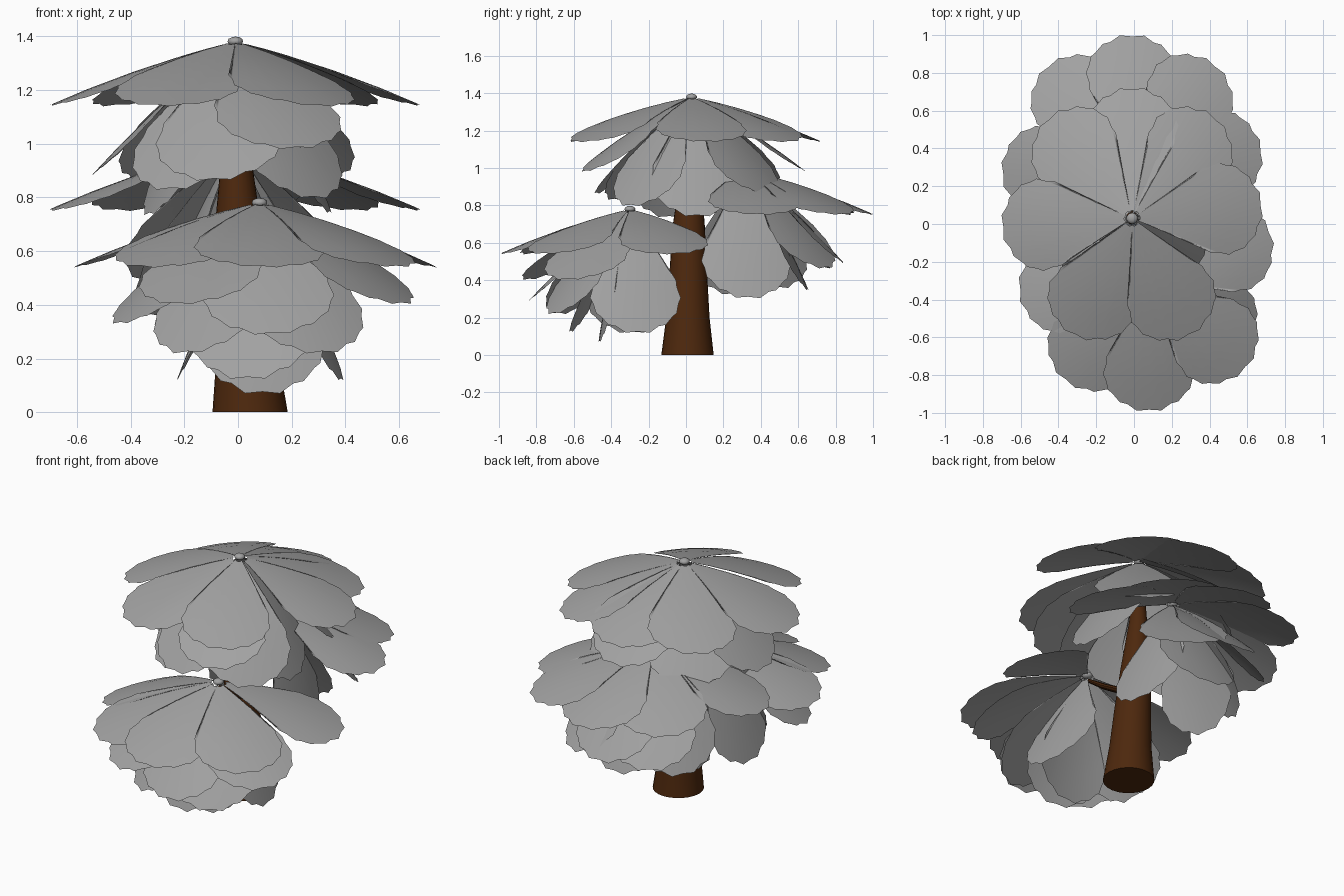
import bpy, bmesh, math, random
from mathutils import Matrix, Vector

if "Cube" in bpy.data.objects:
    bpy.data.objects.remove(bpy.data.objects["Cube"])

random.seed(4)


def material(name, r, g, b):
    mat = bpy.data.materials.new(name)
    mat.diffuse_color = (r, g, b, 1)
    mat.use_nodes = True
    mat.node_tree.nodes["Principled BSDF"].inputs["Base Color"].default_value = mat.diffuse_color
    return mat


brown = material("bark", .075, .021, .004)
grey = material("leaf_grey", .36, .36, .36)

# Leaf half outline (along, across), fanning out from the root to a scalloped tip
HALF = [(.35, .18), (.42, .225), (.46, .227), (.52, .245), (.555, .230),
        (.61, .218), (.63, .195), (.68, .155), (.69, .115), (.728, .065)]
OUTLINE = [(x, -y) for x, y in HALF] + [(.722, 0)] + [(x, y) for x, y in reversed(HALF)]
RINGS = (.06, .3, .55, .8, 1)


def add_leaf(bm, azimuth, pitch):
    m = (Matrix.Rotation(math.radians(azimuth), 4, 'Z')
         @ Matrix.Rotation(math.radians(pitch), 4, 'Y')
         @ Matrix.Rotation(math.radians(random.uniform(-4, 4)), 4, 'X'))
    rows = []
    for k in RINGS:
        row = []
        for x, y in OUTLINE:
            u, v = x * k, y * k
            z = .12 * u * (.73 - u) - .35 * v * v
            row.append(bm.verts.new(m @ Vector((u, v, z))))
        rows.append(row)
    for a, b in zip(rows, rows[1:]):
        for i in range(len(a) - 1):
            bm.faces.new((a[i], b[i], b[i + 1], a[i + 1]))


def finish(name, bm, mat, loc=(0, 0, 0)):
    for f in bm.faces:
        f.smooth = True
    mesh = bpy.data.meshes.new(name)
    bm.to_mesh(mesh)
    bm.free()
    mesh.materials.append(mat)
    ob = bpy.data.objects.new(name, mesh)
    bpy.context.collection.objects.link(ob)
    ob.location = loc
    return ob


def crown(name, loc, canopy, hanging):
    """Ring of flat canopy leaves, then steeper hanging leaves and a bud on top."""
    bm = bmesh.new()
    for azimuth in canopy:
        add_leaf(bm, azimuth, 19)
    for azimuth, pitch in hanging:
        add_leaf(bm, azimuth, pitch)
    bmesh.ops.create_icosphere(bm, subdivisions=2, radius=.03,
                               matrix=Matrix.Diagonal((1, 1, .6, 1)))
    finish(name, bm, grey, loc)


crown("top_crown", (-.01, .03, 1.38), (90, 130, 184, 244, 296, 6, 50),
      [(292, 33), (240, 49), (312, 53), (180, 43), (5, 61), (85, 33), (130, 45),
       (50, 45), (200, 62), (261, 45)])
crown("back_crown", (-.01, .31, .99), (90, 130, 184, 6, 50),
      [(90, 43), (60, 46), (122, 46), (5, 70), (150, 60), (190, 66), (85, 62)])
crown("front_crown", (.08, -.30, .78), (270, 318, 230, 22, 184),
      [(328, 31), (240, 31), (275, 42), (205, 38), (300, 50), (235, 50),
       (8, 65), (178, 65), (262, 64), (274, 77)])


def tube(name, stations, sides):
    """Round limb through (x, y, z, radius) stations with horizontal sections."""
    bm = bmesh.new()
    rings = [[bm.verts.new((x + r * math.cos(2 * math.pi * i / sides),
                            y + r * math.sin(2 * math.pi * i / sides), z))
              for i in range(sides)] for x, y, z, r in stations]
    for a, b in zip(rings, rings[1:]):
        for i in range(sides):
            j = (i + 1) % sides
            bm.faces.new((a[i], a[j], b[j], b[i]))
    bm.faces.new(rings[0][::-1])
    bm.faces.new(rings[-1])
    ob = finish(name, bm, brown)
    bpy.context.view_layer.objects.active = ob
    ob.select_set(True)
    bpy.ops.object.shade_smooth_by_angle()
    ob.select_set(False)


# Tapering trunk and the two branches carrying the lower crowns
tube("trunk", [(.045, .008, 0, .14), (.035, .01, .2, .116), (.02, .012, .45, .1),
               (0, .015, .7, .085), (-.008, .025, 1, .05), (-.01, .03, 1.34, .02)], 24)
tube("front_branch", [(.03, 0, .56, .04), (.06, -.17, .66, .03), (.08, -.29, .745, .018)], 10)
tube("back_branch", [(0, .03, .74, .04), (-.005, .18, .86, .03), (-.01, .30, .955, .018)], 10)
